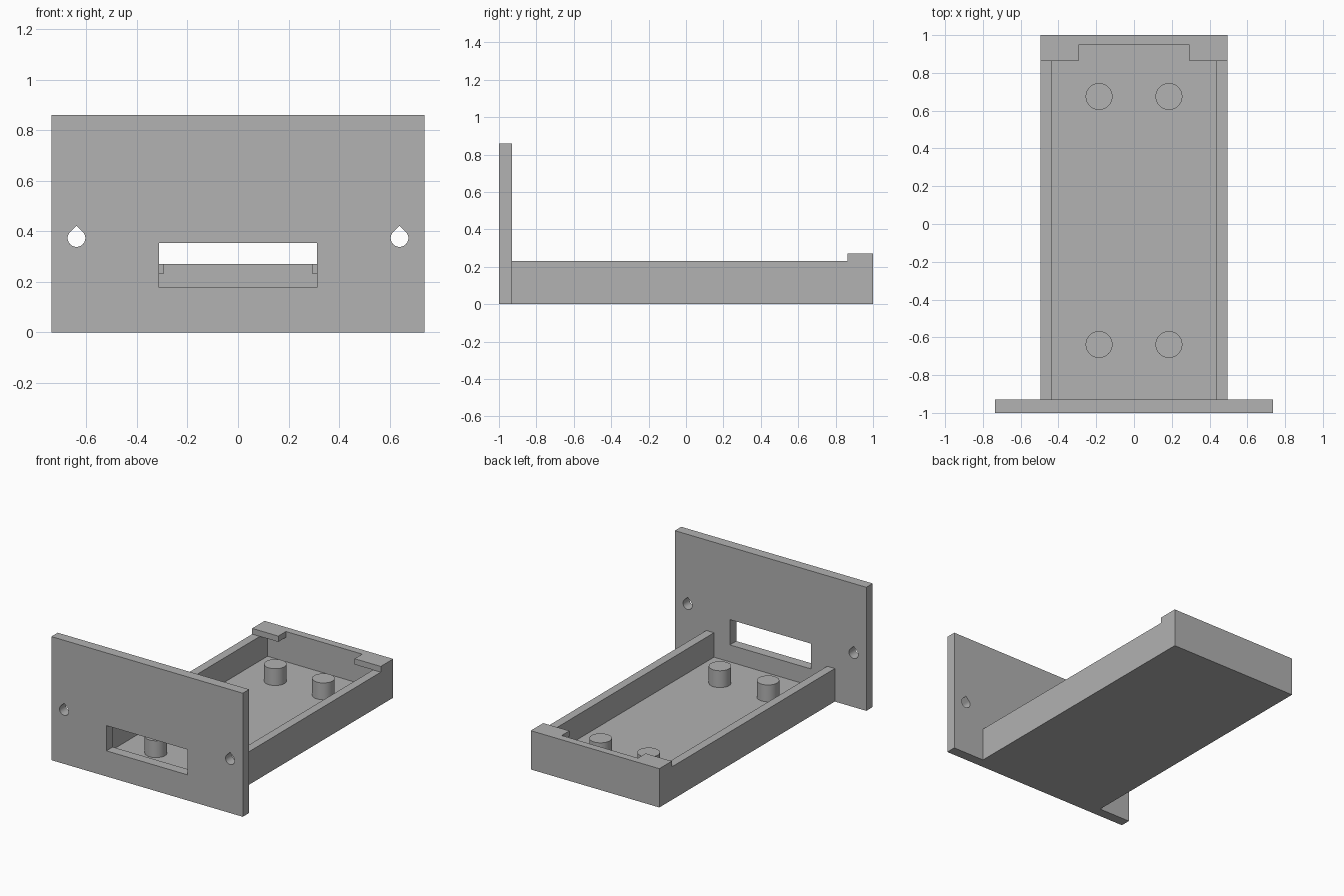
import bpy, bmesh, math
from mathutils import Vector

if "Cube" in bpy.data.objects:
    bpy.data.objects.remove(bpy.data.objects["Cube"])

grey = bpy.data.materials.new("plain grey")
grey.diffuse_color = (0.445, 0.445, 0.445, 1)
grey.use_nodes = True
grey.node_tree.nodes["Principled BSDF"].inputs["Base Color"].default_value = grey.diffuse_color

PANEL_BACK = -0.93
HALF, INNER = 0.495, 0.436        # tray half width, outside and inside
FLOOR, WALL, RIM = 0.06, 0.23, 0.27


def prism(name, loops, start, depth, to_world):
    """Extrude a flat outline (first loop) with holes (other loops)."""
    bm = bmesh.new()
    edges = []
    for loop in loops:
        vs = [bm.verts.new(to_world(u, v, start)) for u, v in loop]
        edges += [bm.edges.new((vs[i - 1], vs[i])) for i in range(len(vs))]
    faces = [g for g in bmesh.ops.triangle_fill(bm, edges=edges, use_beauty=True)["geom"]
             if isinstance(g, bmesh.types.BMFace)]
    ext = bmesh.ops.extrude_face_region(bm, geom=faces, use_keep_orig=True)
    shift = Vector(to_world(0, 0, depth))
    bmesh.ops.translate(bm, vec=shift,
                        verts=[g for g in ext["geom"] if isinstance(g, bmesh.types.BMVert)])
    bmesh.ops.recalc_face_normals(bm, faces=bm.faces)
    bmesh.ops.dissolve_limit(bm, angle_limit=0.01, verts=bm.verts, edges=bm.edges)
    mesh = bpy.data.meshes.new(name)
    bm.to_mesh(mesh)
    bm.free()
    mesh.materials.append(grey)
    ob = bpy.data.objects.new(name, mesh)
    bpy.context.collection.objects.link(ob)
    return ob


def rect(x0, x1, y0, y1):
    return [(x0, y0), (x1, y0), (x1, y1), (x0, y1)]


def teardrop(cx, cz, r):
    # round hole with a 45 degree peak on top
    arc = [math.radians(135 + 270 * i / 36) for i in range(37)]
    return [(cx + r * math.cos(a), cz + r * math.sin(a)) for a in arc] + [(cx, cz + r * 2 ** 0.5)]


def smooth(ob):
    bpy.ops.object.select_all(action='DESELECT')
    ob.select_set(True)
    bpy.context.view_layer.objects.active = ob
    bpy.ops.object.shade_smooth_by_angle(angle=math.radians(30))


def upright(u, v, d):
    return (u, d, v)


def flat(u, v, d):
    return (u, v, d)


# Front panel with connector slot and two screw holes
panel = prism("front_panel",
              [rect(-0.737, 0.737, 0, 0.86), rect(-0.313, 0.313, 0.178, 0.354),
               teardrop(-0.639, 0.373, 0.035), teardrop(0.639, 0.373, 0.035)],
              -1, PANEL_BACK + 1, upright)
smooth(panel)

# Tray: floor, U-shaped walls open towards the panel, raised rear rim with corner tabs
tray = prism("tray", [rect(-HALF, HALF, PANEL_BACK, 1)], 0, FLOOR, flat)
walls = prism("tray_walls",
              [[(-HALF, PANEL_BACK), (-INNER, PANEL_BACK), (-INNER, 0.947), (INNER, 0.947),
                (INNER, PANEL_BACK), (HALF, PANEL_BACK), (HALF, 1), (-HALF, 1)]],
              FLOOR, WALL - FLOOR, flat)
rim = prism("rear_rim",
            [[(-HALF, 0.863), (-0.294, 0.863), (-0.294, 0.947), (0.294, 0.947),
              (0.294, 0.863), (HALF, 0.863), (HALF, 1), (-HALF, 1)]],
            WALL, RIM - WALL, flat)
bpy.context.view_layer.objects.active = tray
for part in (walls, rim):
    mod = tray.modifiers.new("join", 'BOOLEAN')
    mod.operation, mod.solver, mod.object = 'UNION', 'EXACT', part
    bpy.ops.object.modifier_apply(modifier=mod.name)
    bpy.data.objects.remove(part)

# Four standoff posts
for row, y in (("front", -0.638), ("rear", 0.675)):
    for side, x in (("left", -0.185), ("right", 0.185)):
        ring = [(x + 0.071 * math.cos(math.tau * i / 48), y + 0.071 * math.sin(math.tau * i / 48))
                for i in range(48)]
        smooth(prism(f"{row}_{side}_post", [ring], FLOOR, 0.177 - FLOOR, flat))
